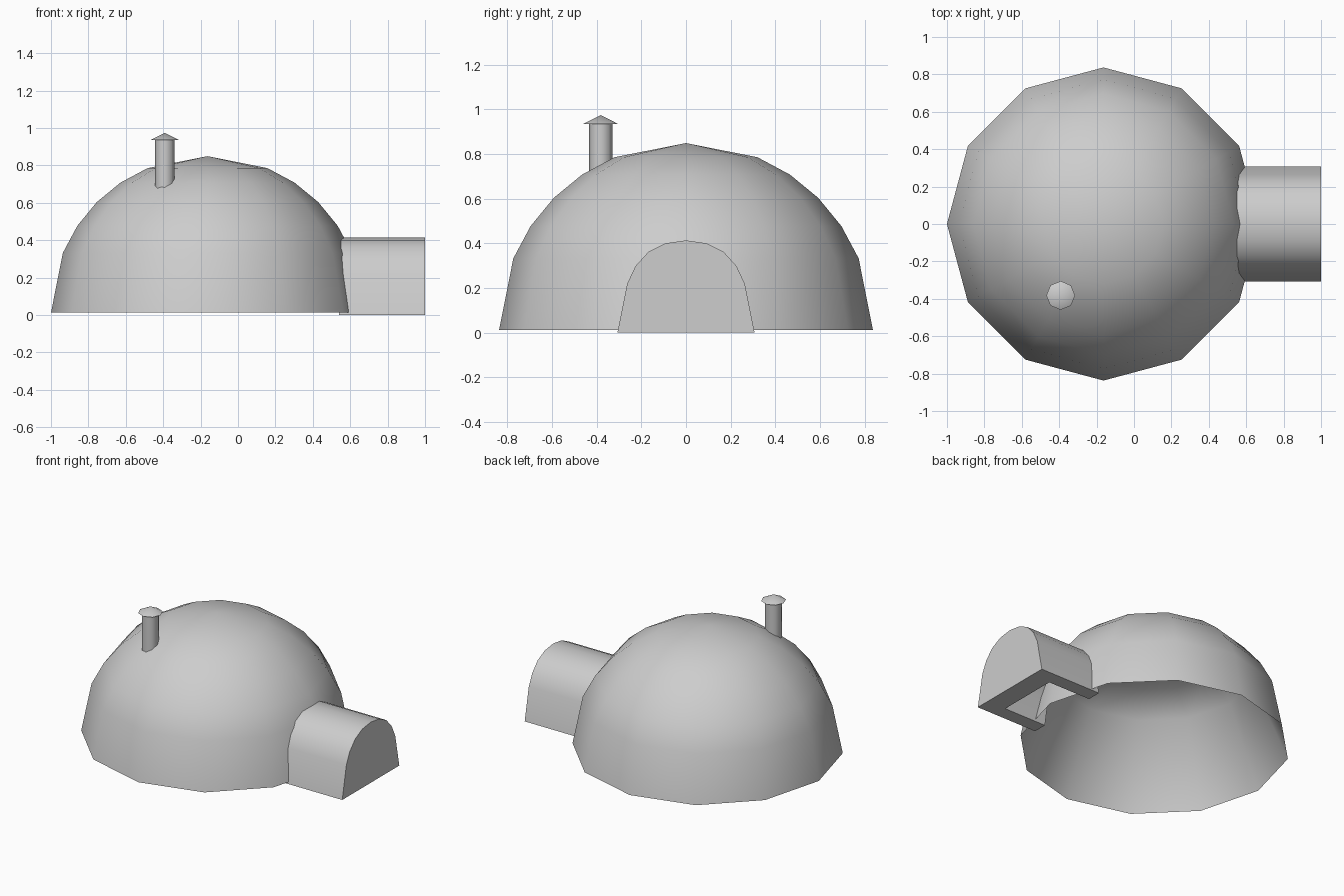
import bpy, bmesh, math

cube = bpy.data.objects.get("Cube")
if cube:
    bpy.data.objects.remove(cube, do_unlink=True)

# One plain colour for everything
GREY = (0.61, 0.61, 0.61, 1)
grey = bpy.data.materials.new("plain_grey")
grey.diffuse_color = GREY
grey.use_nodes = True
for node in grey.node_tree.nodes:
    if node.type == 'BSDF_PRINCIPLED':
        node.inputs["Base Color"].default_value = GREY


def finish(bm, name, angle=40):
    """Turn a bmesh into a shaded, coloured object."""
    mesh = bpy.data.meshes.new(name)
    bm.to_mesh(mesh)
    bm.free()
    mesh.materials.append(grey)
    obj = bpy.data.objects.new(name, mesh)
    bpy.context.collection.objects.link(obj)
    bpy.ops.object.select_all(action='DESELECT')
    obj.select_set(True)
    bpy.context.view_layer.objects.active = obj
    bpy.ops.object.shade_smooth_by_angle(angle=math.radians(angle))
    return obj


def lathe(name, profile, sides, centre, angle=45):
    """Revolve (radius, z) points about an upright axis; radius 0 makes a tip."""
    bm = bmesh.new()
    cx, cy = centre
    rings = []
    for r, z in profile:
        n = sides if r > 0 else 1
        rings.append([bm.verts.new((cx + r * math.cos(math.tau * i / sides),
                                    cy + r * math.sin(math.tau * i / sides), z))
                      for i in range(n)])
    for a, b in zip(rings, rings[1:]):
        for i in range(sides):
            j = (i + 1) % sides
            if len(b) == 1:
                bm.faces.new((a[i], a[j], b[0]))
            elif len(a) == 1:
                bm.faces.new((a[0], b[j], b[i]))
            else:
                bm.faces.new((a[i], a[j], b[j], b[i]))
    return finish(bm, name, angle)


# Dome: inner lining down to the base, then the outer shell up to a pointed cap
R, BASE = 0.837, 0.012
lining = [(0, 0.68), (0.4, 0.65), (0.61, 0.55)]
shell = [(R * math.cos(math.radians(a)), BASE + R * math.sin(math.radians(a)))
         for a in (0, 22.5, 33.75, 45, 56.25, 67.5)]
lathe("dome", lining + shell + [(0, BASE + R)], 12, (-0.163, 0))

# Entrance tunnel: arched block, hollow from below and behind
half = [(0.307, 0.0), (0.263, 0.22), (0.226, 0.298), (0.168, 0.362), (0.092, 0.4)]
arch = half + [(0, 0.413)] + [(-y, z) for y, z in reversed(half)]
sections = [(1.0, 1.0, 1.0), (0.54, 1.0, 1.0), (0.54, 0.69, 0.76), (0.86, 0.69, 0.76)]
bm = bmesh.new()
loops = [[bm.verts.new((x, y * sy, z * sz)) for y, z in arch] for x, sy, sz in sections]
for a, b in zip(loops, loops[1:]):
    for i in range(len(arch) - 1):
        bm.faces.new((a[i], a[i + 1], b[i + 1], b[i]))
bm.faces.new(loops[0])
bm.faces.new(loops[3])
for end in (0, -1):
    bm.faces.new([loop[end] for loop in loops])
bm.faces.new((loops[0][0], loops[3][0], loops[3][-1], loops[0][-1]))
bmesh.ops.recalc_face_normals(bm, faces=bm.faces)
finish(bm, "entrance_tunnel")

# Chimney pipe and its conical hat
CHIMNEY = (-0.392, -0.382)
lathe("chimney_pipe", [(0.053, 0.67), (0.053, 0.937)], 8, CHIMNEY, 50)
lathe("chimney_hat", [(0, 0.935), (0.077, 0.935), (0, 0.974)], 8, CHIMNEY)
